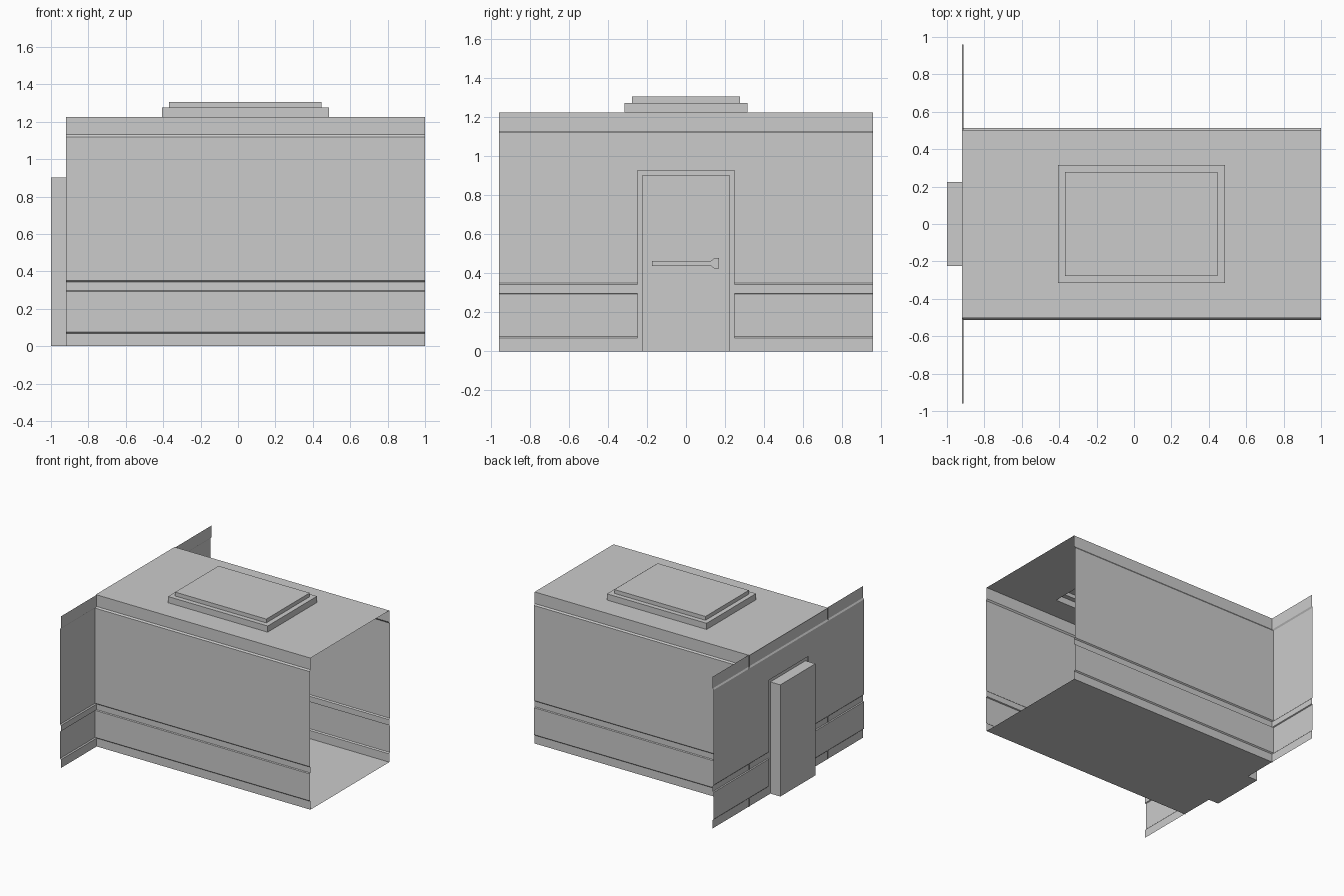
import bpy, bmesh

if "Cube" in bpy.data.objects:
    bpy.data.objects.remove(bpy.data.objects["Cube"])

X_IN, X_OUT = -0.911, -0.919      # end wall: proud trim / sunk panels
Y_IN, Y_OUT = 0.503, 0.512        # side wall: proud trim / sunk panels
TOP = 1.225
DOOR_Y, DOOR_Z = 0.224, 0.902
FRAME_Y, FRAME_Z = 0.25, 0.93

# Wall section: (sunk 0/1, height) for skirting, panel, rail, upper wall, top band
PROFILE = [(0, 0), (0, 0.067), (1, 0.075), (1, 0.293), (0, 0.297), (0, 0.343),
           (1, 0.351), (1, 1.119), (0, 1.131), (0, TOP)]


def make(name, polys, mirror=False):
    """Flat-faced sheet object from a list of polygons."""
    bm = bmesh.new()
    for p in polys:
        bm.faces.new([bm.verts.new(c) for c in p])
    bmesh.ops.remove_doubles(bm, verts=bm.verts, dist=1e-5)
    bmesh.ops.recalc_face_normals(bm, faces=bm.faces)
    me = bpy.data.meshes.new(name)
    bm.to_mesh(me)
    bm.free()
    ob = bpy.data.objects.new(name, me)
    bpy.context.collection.objects.link(ob)
    if mirror:
        m = ob.modifiers.new("mirror", 'MIRROR')
        m.use_axis = (False, True, False)
        m.merge_threshold = 1e-4
    return ob


def strip(a, b, closed=False):
    """Quads between two matching point lists."""
    n = len(a)
    return [(a[i], a[(i + 1) % n], b[(i + 1) % n], b[i])
            for i in range(n if closed else n - 1)]


def rect(x0, x1, y, z):
    return [(x0, -y, z), (x1, -y, z), (x1, y, z), (x0, y, z)]


def ex(s):
    return X_OUT if s else X_IN


# Side walls
sec = [(Y_OUT if s else Y_IN, z) for s, z in PROFILE]
make("side_walls", strip([(X_OUT, y, z) for y, z in sec],
                         [(1, y, z) for y, z in sec]), mirror=True)

# End wall beside the door, and above it
polys = strip([(ex(s), FRAME_Y, z) for s, z in PROFILE],
              [(ex(s), 0.96, z) for s, z in PROFILE])
over = [(1, FRAME_Z)] + PROFILE[7:]
polys += strip([(ex(s), 0, z) for s, z in over],
               [(ex(s), FRAME_Y, z) for s, z in over])
make("end_wall", polys, mirror=True)

# Door frame: face, plus edges back to the sunk panels
inner = [(X_IN, DOOR_Y, 0), (X_IN, DOOR_Y, DOOR_Z), (X_IN, 0, DOOR_Z)]
outer = [(X_IN, FRAME_Y, 0), (X_IN, FRAME_Y, FRAME_Z), (X_IN, 0, FRAME_Z)]
polys = strip(inner, outer)
for path in ([(FRAME_Y, 0.075), (FRAME_Y, 0.293)],
             [(FRAME_Y, 0.351), (FRAME_Y, FRAME_Z), (0, FRAME_Z)]):
    polys += strip([(X_IN, y, z) for y, z in path], [(X_OUT, y, z) for y, z in path])
make("door_frame", polys, mirror=True)

# Door set back in its recess
back = [(-1, y, z) for _, y, z in inner]
make("door_recess", strip(inner, back) + [back + [(-1, 0, 0)]], mirror=True)

# Door handle: bar with a flared end
shape = [(-0.174, 0.438), (0.128, 0.438), (0.145, 0.425), (0.17, 0.425),
         (0.17, 0.478), (0.145, 0.478), (0.128, 0.464), (-0.174, 0.464)]
lo = [(-0.999, y, z) for y, z in shape]
hi = [(-0.985, y, z) for y, z in shape]
make("door_handle", strip(lo, hi, True) + [hi])

# Floor, running into the door recess
make("floor", [rect(X_IN, 1, Y_IN, 0), rect(-1, X_IN, DOOR_Y, 0)])

# Ceiling with a two-step light well
rings = [rect(X_OUT, 1, Y_IN, TOP), rect(-0.405, 0.486, 0.315, TOP),
         rect(-0.405, 0.486, 0.315, 1.275), rect(-0.368, 0.447, 0.277, 1.275),
         rect(-0.368, 0.447, 0.277, 1.306)]
polys = [rings[-1]]
for a, b in zip(rings, rings[1:]):
    polys += strip(a, b, True)
make("ceiling", polys)
